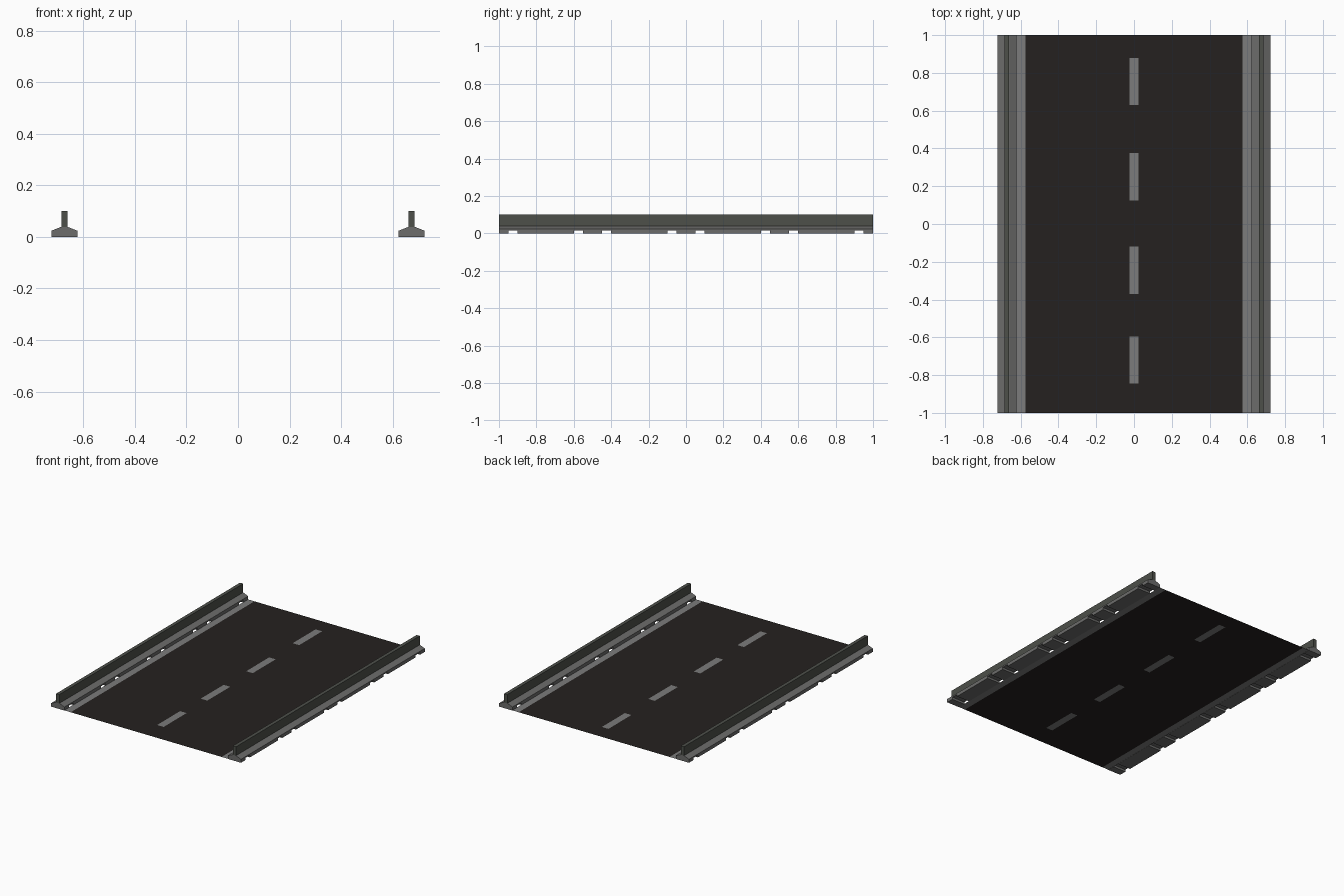
import bpy, bmesh

if "Cube" in bpy.data.objects:
    bpy.data.objects.remove(bpy.data.objects["Cube"])

def material(name, rgb):
    m = bpy.data.materials.new(name)
    m.diffuse_color = (*rgb, 1)
    m.use_nodes = True
    m.node_tree.nodes["Principled BSDF"].inputs["Base Color"].default_value = m.diffuse_color
    return m

ASPHALT = material("asphalt_black", (0.018, 0.015, 0.014))
PAINT = material("paint_grey", (0.2, 0.2, 0.2))
CONCRETE = material("concrete_grey", (0.15, 0.15, 0.147))
RAIL = material("rail_green_grey", (0.075, 0.08, 0.068))

def finish(name, bm, mat=None):
    me = bpy.data.meshes.new(name)
    bm.to_mesh(me)
    bm.free()
    ob = bpy.data.objects.new(name, me)
    bpy.context.collection.objects.link(ob)
    if mat:
        me.materials.append(mat)
    return ob

def flat_rects(name, rects, mat, z=0.001):
    """Upward-facing rectangles given as (x0, x1, y0, y1)."""
    bm = bmesh.new()
    for x0, x1, y0, y1 in rects:
        bm.faces.new([bm.verts.new((x, y, z)) for x, y in
                      ((x0, y0), (x1, y0), (x1, y1), (x0, y1))])
    return finish(name, bm, mat)

def extrude_y(name, profile, mat):
    """Extrude an x-z profile along the whole road length."""
    bm = bmesh.new()
    face = bm.faces.new([bm.verts.new((x, -1, z)) for x, z in profile])
    ext = bmesh.ops.extrude_face_region(bm, geom=[face])
    verts = [g for g in ext["geom"] if isinstance(g, bmesh.types.BMVert)]
    bmesh.ops.translate(bm, verts=verts, vec=(0, 2, 0))
    bmesh.ops.recalc_face_normals(bm, faces=bm.faces)
    return finish(name, bm, mat)

def mirror_x(ob):
    mod = ob.modifiers.new("mirror", 'MIRROR')
    mod.use_axis = (True, False, False)
    mod.use_mirror_merge = False

# Road surface: markings are inset flush, so the asphalt leaves gaps for them
dashes = [(-0.845, -0.595), (-0.37, -0.12), (0.125, 0.375), (0.63, 0.88)]
gaps = zip([-1] + [d[1] for d in dashes], [d[0] for d in dashes] + [1])
flat_rects("asphalt", [(-0.575, -0.025, -1, 1), (0.025, 0.575, -1, 1)]
           + [(-0.025, 0.025, a, b) for a, b in gaps], ASPHALT)
flat_rects("centre_dashes", [(-0.025, 0.025, a, b) for a, b in dashes], PAINT)
flat_rects("edge_strips", [(-0.625, -0.575, -1, 1), (0.575, 0.625, -1, 1)], PAINT)

# Drain slot cutters: two per half-unit barrier module
bm = bmesh.new()
for i in range(4):
    for side in (-1, 1):
        cube = bmesh.ops.create_cube(bm, size=1)["verts"]
        bmesh.ops.scale(bm, verts=cube, vec=(0.2, 0.047, 0.03))
        bmesh.ops.translate(bm, verts=cube,
                            vec=(0.673, -0.75 + 0.5 * i + 0.175 * side, 0))
slots = finish("drain_slot_cutter", bm)
slots.hide_render = True
slots.hide_viewport = True

# Barrier bases with sloping shoulders and drain slots
base = extrude_y("barrier_base", [(0.623, 0), (0.723, 0), (0.723, 0.024), (0.686, 0.039),
                                  (0.66, 0.039), (0.623, 0.024)], CONCRETE)
cut = base.modifiers.new("drain_slots", 'BOOLEAN')
cut.operation = 'DIFFERENCE'
cut.solver = 'EXACT'
cut.object = slots
mirror_x(base)

# Upright walls on the bases
wall = extrude_y("barrier_wall", [(0.661, 0.036), (0.685, 0.036),
                                  (0.685, 0.1), (0.661, 0.1)], RAIL)
mirror_x(wall)
